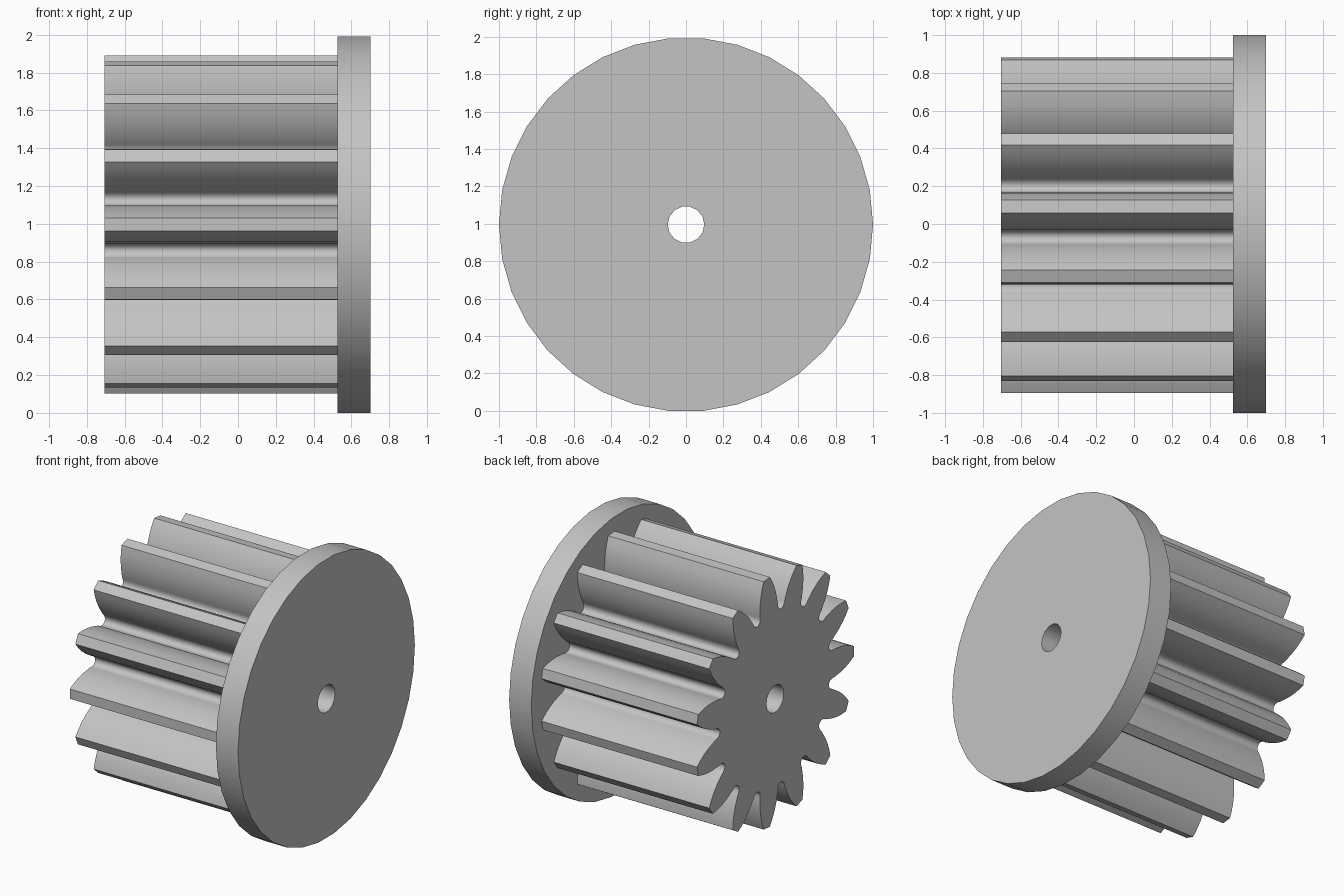
import bpy, bmesh, math

cube = bpy.data.objects.get("Cube")
if cube:
    bpy.data.objects.remove(cube, do_unlink=True)

TEETH = 15
RIM_SIDES = 34
BORE_SIDES = 14
BORE_RADIUS = 0.098
AXIS_HEIGHT = math.cos(math.pi / RIM_SIDES)

grey = bpy.data.materials.new("light grey")
grey.use_nodes = True
grey.diffuse_color = (0.55, 0.55, 0.55, 1)
grey.node_tree.nodes["Principled BSDF"].inputs["Base Color"].default_value = grey.diffuse_color


def circle(radius, sides):
    return [(radius, 2 * math.pi * i / sides) for i in range(sides)]


def gear_outline():
    """Polar outline: convex flanks joined by round valleys."""
    # distance from the axis and half thickness, root to tip
    flank = [(0.669, 0.101), (0.745, 0.091), (0.80, 0.077), (0.85, 0.058), (0.895, 0.035)]
    pitch = 2 * math.pi / TEETH
    # round valley, measured from the line between two teeth
    root_r, root_t = flank[0]
    edge_r = math.hypot(root_r, root_t)
    edge_a = pitch / 2 - math.atan2(root_t, root_r)
    half, centre = edge_r * math.sin(edge_a), edge_r * math.cos(edge_a)
    valley = []
    for i in range(1, 10):
        a = math.pi * i / 10
        x, t = centre - 1.3 * half * math.sin(a), -half * math.cos(a)
        valley.append((math.hypot(x, t), math.atan2(t, x)))

    outline = []
    for k in range(TEETH):
        mid = k * pitch
        side = [(math.hypot(r, t), math.atan2(t, r)) for r, t in flank]
        outline += [(r, mid - a) for r, a in side]
        outline += [(r, mid + a) for r, a in reversed(side)]
        outline += [(r, mid + pitch / 2 + a) for r, a in valley]
    return outline


def bored_solid(name, outline, x0, x1):
    """Extrude an outline with a central bore along the x axis."""
    bm = bmesh.new()
    edges = []
    for loop in (outline, circle(BORE_RADIUS, BORE_SIDES)):
        verts = [bm.verts.new((x0, -r * math.cos(a), AXIS_HEIGHT + r * math.sin(a)))
                 for r, a in loop]
        edges += [bm.edges.new((v, verts[i - 1])) for i, v in enumerate(verts)]
    bmesh.ops.triangle_fill(bm, edges=edges, use_beauty=True, normal=(-1, 0, 0))
    result = bmesh.ops.extrude_face_region(bm, geom=bm.faces[:], use_keep_orig=True)
    moved = [g for g in result["geom"] if isinstance(g, bmesh.types.BMVert)]
    bmesh.ops.translate(bm, verts=moved, vec=(x1 - x0, 0, 0))
    bmesh.ops.recalc_face_normals(bm, faces=bm.faces[:])

    mesh = bpy.data.meshes.new(name)
    bm.to_mesh(mesh)
    bm.free()
    mesh.materials.append(grey)
    obj = bpy.data.objects.new(name, mesh)
    bpy.context.collection.objects.link(obj)
    bpy.ops.object.select_all(action="DESELECT")
    obj.select_set(True)
    bpy.context.view_layer.objects.active = obj
    bpy.ops.object.shade_smooth_by_angle(angle=math.radians(30))
    return obj


# Toothed drum and the round flange on its left end
bored_solid("toothed_drum", gear_outline(), -0.705, 0.525)
bored_solid("end_flange", circle(1.0, RIM_SIDES), 0.525, 0.70)
